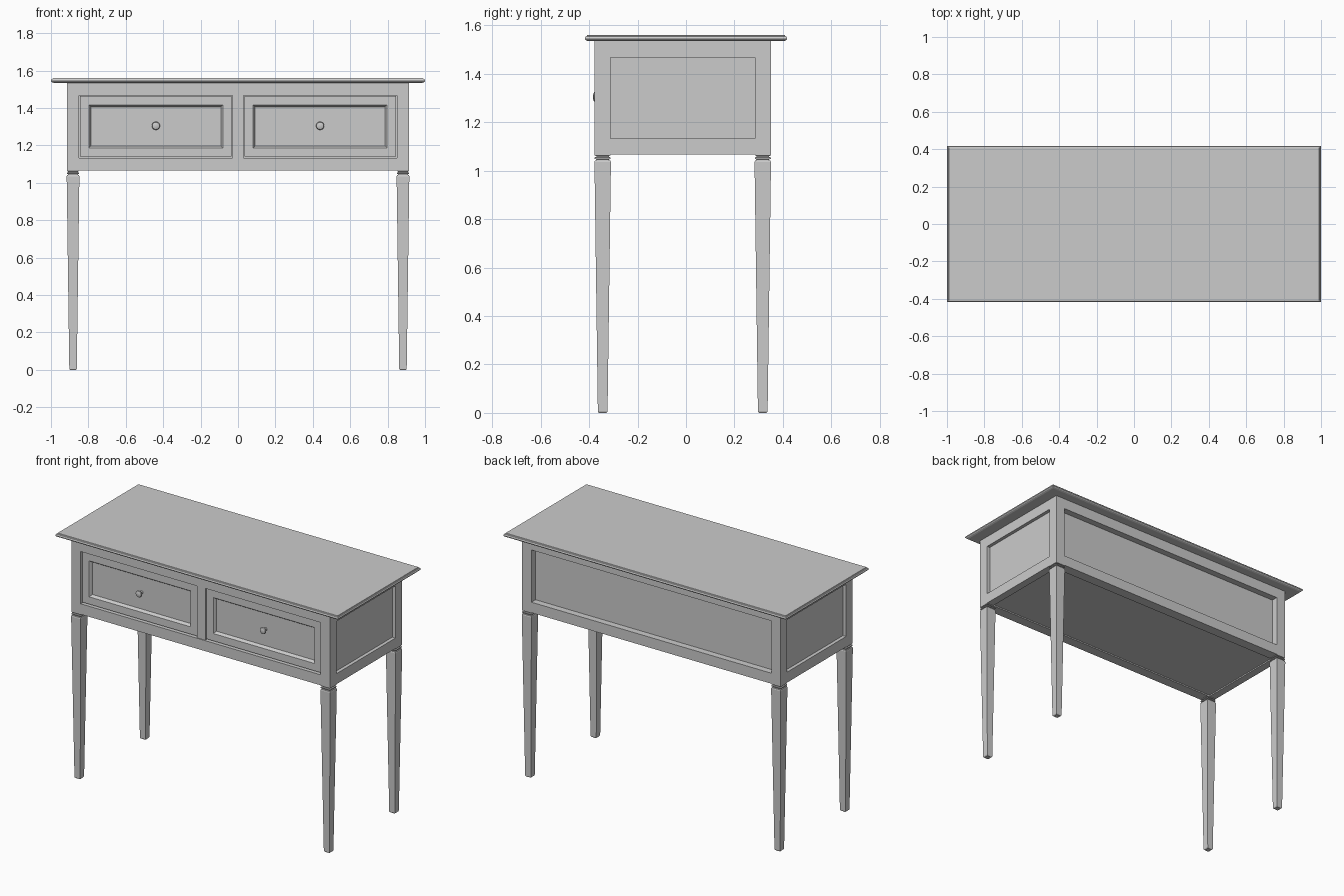
import bpy, bmesh

if "Cube" in bpy.data.objects:
    bpy.data.objects.remove(bpy.data.objects["Cube"])

X, YF, YB = 0.915, -0.377, 0.35      # outer faces of the body
P = 0.066                            # post width
Z0, Z1 = 1.066, 1.536                # body bottom and top
R0, R1 = 1.133, 1.467                # rail edges


def finish(name, bm):
    bmesh.ops.recalc_face_normals(bm, faces=bm.faces)
    me = bpy.data.meshes.new(name)
    bm.to_mesh(me)
    bm.free()
    ob = bpy.data.objects.new(name, me)
    bpy.context.collection.objects.link(ob)
    return ob


def stack(name, rings, axis='z'):
    """Loft rectangles (x0, x1, a0, a1, height) along z, or along y for fronts."""
    bm = bmesh.new()
    prev = None
    for x0, x1, a0, a1, h in rings:
        pts = [(x0, a0), (x1, a0), (x1, a1), (x0, a1)]
        vs = [bm.verts.new((x, a, h) if axis == 'z' else (x, h, a)) for x, a in pts]
        if prev:
            for i in range(4):
                j = (i + 1) % 4
                bm.faces.new((prev[i], prev[j], vs[j], vs[i]))
        else:
            bm.faces.new(vs)
        prev = vs
    bm.faces.new(prev)
    return finish(name, bm)


def box(name, x0, x1, y0, y1, z0, z1):
    return stack(name, [(x0, x1, y0, y1, z0), (x0, x1, y0, y1, z1)])


# Table top with moulded edge: (inset, height)
edge = [(0.014, 1.535), (0.004, 1.539), (0.0, 1.544), (0.0, 1.549),
        (0.003, 1.554), (0.008, 1.556), (0.010, 1.560)]
stack("table_top", [(-1 + i, 1 - i, -0.418 + i, 0.418 - i, z) for i, z in edge])

# Legs: (half width, height), tapered foot up through turned neck to square post
leg = [(0.016, 0.0), (0.020, 0.006), (0.034, 1.035), (0.032, 1.042), (0.026, 1.043),
       (0.026, 1.047), (0.033, 1.049), (0.033, 1.055), (0.026, 1.057),
       (0.026, 1.061), (0.033, 1.063), (0.033, Z1)]
for sx, side in ((-1, "left"), (1, "right")):
    for cy, end in ((YF + P / 2, "front"), (YB - P / 2, "back")):
        cx = sx * (X - P / 2)
        stack(f"{end}_{side}_leg", [(cx - h, cx + h, cy - h, cy + h, z) for h, z in leg])

# Rails around the body, above and below the panels
xi, yf, yb = X - P, YF + P, YB - P
for z0, z1, lvl in ((Z0, R0, "lower"), (R1, Z1, "upper")):
    box(f"{lvl}_front_rail", -xi, xi, YF, yf, z0, z1)
    box(f"{lvl}_back_rail", -xi, xi, yb, YB, z0, z1)
    for s, side in ((-1, "left"), (1, "right")):
        xa, xb = sorted((s * X, s * (X - 0.05)))
        box(f"{lvl}_{side}_rail", xa, xb, yf, yb, z0, z1)

# Recessed back and side panels, and bottom board
box("back_panel", -xi, xi, YB - 0.06, YB - 0.042, R0, R1)
for s, side in ((-1, "left"), (1, "right")):
    xa, xb = sorted((s * (X - 0.022), s * (X - 0.045)))
    box(f"{side}_panel", xa, xb, yf, yb, R0, R1)
box("bottom_board", -X + 0.05, X - 0.05, yf, yb, Z0 + 0.008, Z0 + 0.025)

# Divider between the drawers
box("drawer_divider", -0.029, 0.029, YF + 0.005, yf, R0, R1)

# Drawers: box body, framed front with sunken panel, round knob
yd = YF + 0.012
for s, side in ((-1, "left"), (1, "right")):
    cx, cz = s * 0.439, 1.302
    prof = [(0.405, 0.162, yf), (0.405, 0.162, yd), (0.358, 0.115, yd),
            (0.353, 0.110, yd + 0.006), (0.345, 0.102, yd + 0.022)]
    stack(f"{side}_drawer", [(cx - w, cx + w, cz - h, cz + h, y) for w, h, y in prof], 'y')
    box(f"{side}_drawer_backing", cx - 0.411, cx + 0.411, YF + 0.03, yf, R0, R1)

    knob = [(0.010, yd + 0.024), (0.010, -0.362), (0.019, -0.370),
            (0.022, -0.375), (0.019, -0.380), (0.010, -0.383), (0.0, -0.384)]
    bm = bmesh.new()
    vs = [bm.verts.new((cx + r, y, cz + 0.003)) for r, y in knob]
    es = [bm.edges.new(p) for p in zip(vs, vs[1:])]
    bmesh.ops.spin(bm, geom=vs + es, cent=(cx, 0, cz + 0.003), axis=(0, 1, 0),
                   angle=6.283185307, steps=24)
    bmesh.ops.remove_doubles(bm, verts=bm.verts, dist=0.0001)
    ob = finish(f"{side}_knob", bm)
    bpy.ops.object.select_all(action='DESELECT')
    ob.select_set(True)
    bpy.context.view_layer.objects.active = ob
    bpy.ops.object.shade_smooth_by_angle()
